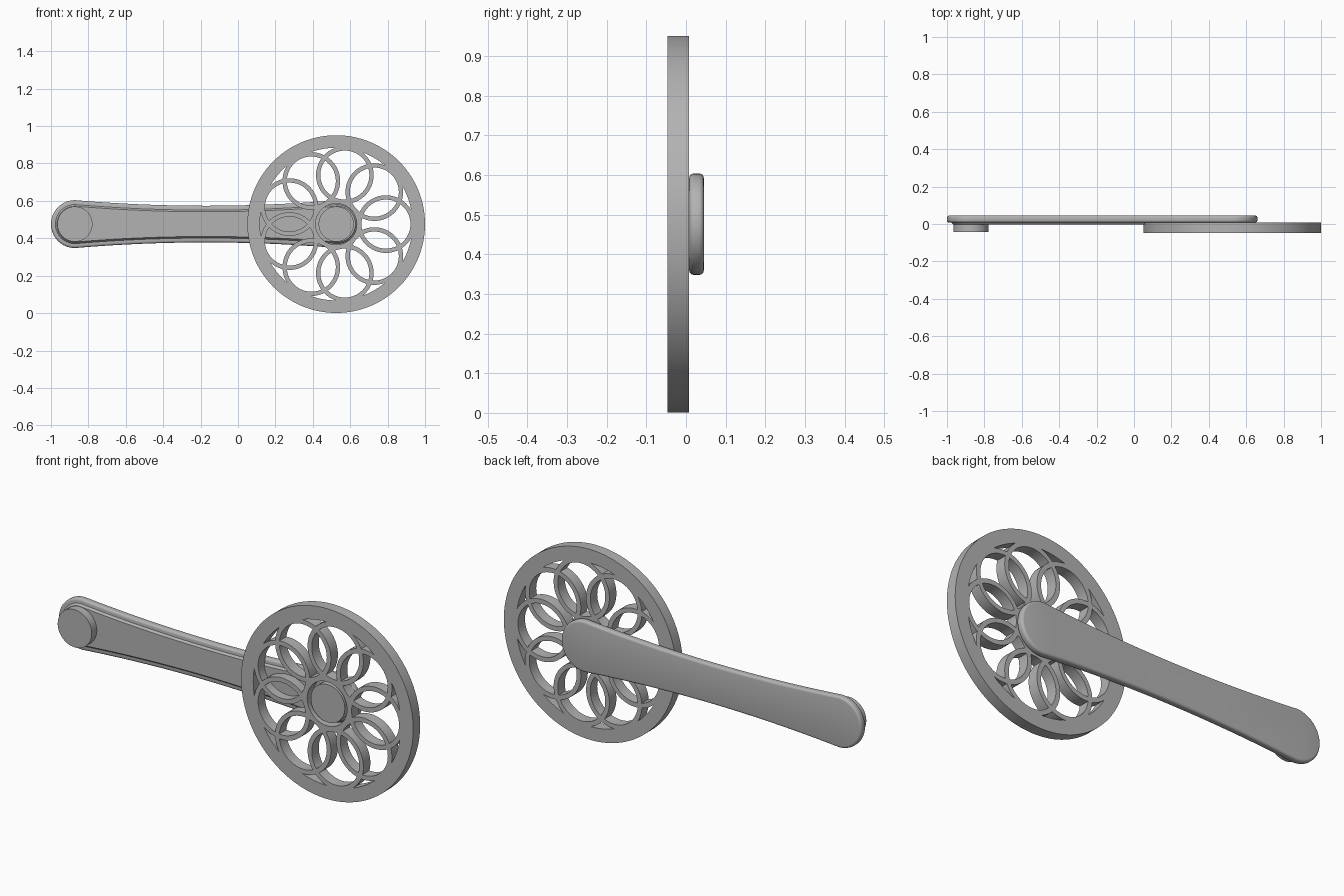
import bpy, bmesh, math

if "Cube" in bpy.data.objects:
    bpy.data.objects.remove(bpy.data.objects["Cube"], do_unlink=True)

grey = bpy.data.materials.new("satin_grey")
grey.use_nodes = True
grey.diffuse_color = (0.45, 0.45, 0.45, 1)
grey.node_tree.nodes["Principled BSDF"].inputs["Base Color"].default_value = (0.45, 0.45, 0.45, 1)

AXLE_X, AXLE_Z = 0.525, 0.476
PEDAL_X = -0.872
RING_FRONT, RING_BACK = -0.047, 0.008


def finish(bm, name):
    bmesh.ops.recalc_face_normals(bm, faces=bm.faces)
    mesh = bpy.data.meshes.new(name)
    bm.to_mesh(mesh)
    bm.free()
    mesh.materials.append(grey)
    obj = bpy.data.objects.new(name, mesh)
    bpy.context.collection.objects.link(obj)
    return obj


def smooth(obj, angle=30):
    bpy.ops.object.select_all(action='DESELECT')
    obj.select_set(True)
    bpy.context.view_layer.objects.active = obj
    bpy.ops.object.shade_smooth_by_angle(angle=math.radians(angle))


def circle(x, z, r, n):
    return [(x + r * math.cos(math.tau * i / n), z + r * math.sin(math.tau * i / n)) for i in range(n)]


def loft(name, sections, closed=False):
    """Join matching (outline, y) sections; cap the ends or close the loop."""
    bm = bmesh.new()
    loops = [[bm.verts.new((x, y, z)) for x, z in outline] for outline, y in sections]
    n = len(loops[0])
    pairs = list(zip(loops, loops[1:]))
    if closed:
        pairs.append((loops[-1], loops[0]))
    else:
        bm.faces.new(loops[0])
        bm.faces.new(loops[-1])
    for a, b in pairs:
        for i in range(n):
            j = (i + 1) % n
            bm.faces.new((a[i], a[j], b[j], b[i]))
    return finish(bm, name)


def annulus(name, x, z, r_in, r_out, n):
    inner, outer = circle(x, z, r_in, n), circle(x, z, r_out, n)
    return loft(name, [(inner, RING_FRONT), (outer, RING_FRONT),
                       (outer, RING_BACK), (inner, RING_BACK)], closed=True)


# Chainring: rim, hub and nine interlaced loops merged into one body
chainring = annulus("chainring", AXLE_X, AXLE_Z, 0.408, 0.475, 128)
pieces = [annulus("hub", AXLE_X, AXLE_Z, 0.11, 0.134, 64)]
for k in range(9):
    a = math.tau * k / 9
    pieces.append(annulus("loop", AXLE_X + 0.266 * math.cos(a), AXLE_Z + 0.266 * math.sin(a),
                          0.131, 0.154, 64))
bpy.context.view_layer.objects.active = chainring
for piece in pieces:
    mod = chainring.modifiers.new("union", 'BOOLEAN')
    mod.operation, mod.solver, mod.object = 'UNION', 'EXACT', piece
    bpy.ops.object.modifier_apply(modifier=mod.name)
    bpy.data.objects.remove(piece, do_unlink=True)
smooth(chainring)


def arm_outline(inset):
    """Waisted bar with a round end at the pedal and at the axle."""
    end, waist = 0.128 - inset, 0.098 - inset
    left, right = PEDAL_X, AXLE_X + 0.007
    mid, half = (left + right) / 2, (right - left) / 2
    steps, arc = 24, 20
    xs = [left + (right - left) * i / steps for i in range(steps + 1)]
    top = [(x, waist + (end - waist) * ((x - mid) / half) ** 2) for x in xs]
    pts = list(top)
    for i in range(1, arc):
        a = math.pi / 2 - math.pi * i / arc
        pts.append((right + end * math.cos(a), end * math.sin(a)))
    pts += [(x, -h) for x, h in reversed(top)]
    for i in range(1, arc):
        a = -math.pi / 2 - math.pi * i / arc
        pts.append((left + end * math.cos(a), end * math.sin(a)))
    return [(x, AXLE_Z + z) for x, z in pts]


# Crank arm with rounded edges
BACK, ROUND = 0.045, 0.012
sections = []
for i in range(5):
    a = math.pi / 2 * i / 4
    sections.append((arm_outline(ROUND * (1 - math.sin(a))), RING_BACK + ROUND * (1 - math.cos(a))))
sections += [(o, BACK + RING_BACK - y) for o, y in reversed(sections)]
smooth(loft("crank_arm", sections), 40)

# Raised face with sloping sides
smooth(loft("arm_face", [(arm_outline(0.02), 0.012), (arm_outline(0.032), -0.002)]))

# Round bosses at both ends
for name, x in (("pedal_boss", PEDAL_X), ("axle_boss", AXLE_X)):
    disc = circle(x, AXLE_Z, 0.094, 64)
    smooth(loft(name, [(disc, -0.042), (disc, 0.01)]))
